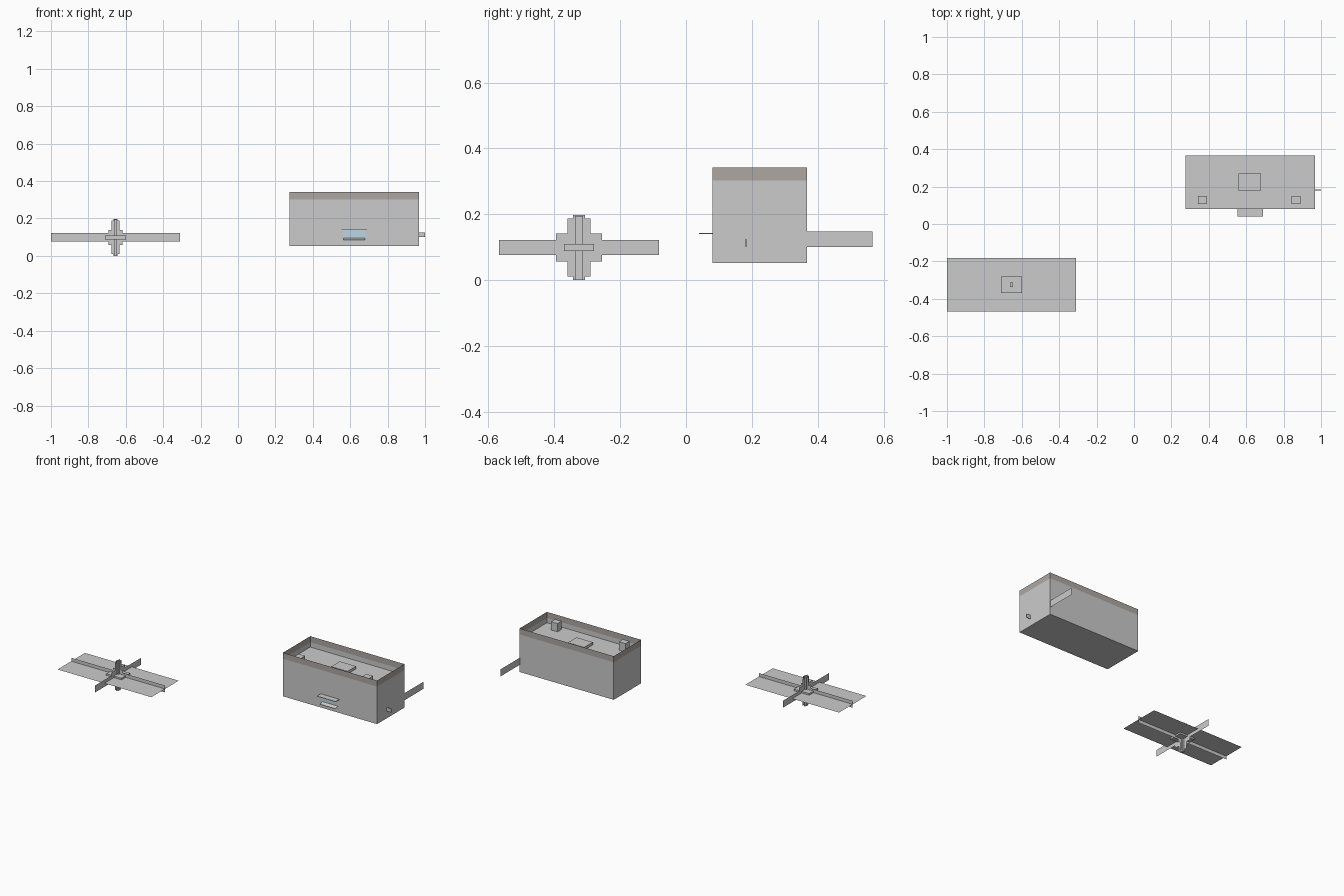
import bpy, bmesh

if "Cube" in bpy.data.objects:
    bpy.data.objects.remove(bpy.data.objects["Cube"])


def mat(name, c):
    m = bpy.data.materials.new(name)
    m.diffuse_color = (*c, 1)
    m.use_nodes = True
    m.node_tree.nodes["Principled BSDF"].inputs["Base Color"].default_value = m.diffuse_color
    return m


trim_mat = mat("trim", (0.42, 0.39, 0.36))
glass_mat = mat("glass", (0.5, 0.68, 0.78))


def mesh(name, verts, faces, material=None):
    me = bpy.data.meshes.new(name)
    me.from_pydata(verts, [], faces)
    ob = bpy.data.objects.new(name, me)
    bpy.context.collection.objects.link(ob)
    if material:
        me.materials.append(material)
    return ob


def box(name, x0, x1, y0, y1, z0, z1, material=None):
    ob = mesh(name, [], [], material)
    bm = bmesh.new()
    bmesh.ops.create_cube(bm, size=1)
    for v in bm.verts:
        v.co = ((x0, x1)[v.co.x > 0], (y0, y1)[v.co.y > 0], (z0, z1)[v.co.z > 0])
    bm.to_mesh(ob.data)
    bm.free()
    return ob


def quad(name, pts, material=None):
    return mesh(name, pts, [(0, 1, 2, 3)], material)


def stepped_fin(name, place, steps):
    """Upright sheet, symmetric about its centre; steps are (half width, half height) from the tip."""
    q = []
    for i, (w, h) in enumerate(steps):
        q.append((w, h))
        if i + 1 < len(steps):
            q.append((w, steps[i + 1][1]))
    loop = q + [(w, -h) for w, h in reversed(q)]
    loop += [(-w, -h) for w, h in q] + [(-w, h) for w, h in reversed(q)]
    return mesh(name, [place(w, h) for w, h in loop], [tuple(range(len(loop)))])


# Crossed-sheet structure on the left
CX, CY, CZ = -0.655, -0.325, 0.099
quad("flat_panel", [(-1, CY - .144, CZ), (-.31, CY - .144, CZ),
                    (-.31, CY + .144, CZ), (-1, CY + .144, CZ)])
stepped_fin("long_fin", lambda w, h: (CX + w, CY, CZ + h),
            [(.01, .099), (.021, .09), (.037, .04), (.345, .023)])
stepped_fin("cross_fin", lambda w, h: (CX, CY + w, CZ + h),
            [(.018, .099), (.035, .088), (.07, .043), (.243, .023)])
box("hub_plate", CX - .056, CX + .056, CY - .045, CY + .045, CZ - .011, CZ + .011)
box("central_post", CX - .009, CX + .009, CY - .012, CY + .012, 0, CZ + .096)

# Building shell with sunken roof and darker parapet band
X0, X1, Y0, Y1 = .275, .968, .08, .367


def ring(z):
    return [(X0, Y0, z), (X1, Y0, z), (X1, Y1, z), (X0, Y1, z)]


sides = [(i, (i + 1) % 4, (i + 1) % 4 + 4, i + 4) for i in range(4)]
mesh("building_walls", ring(.052) + ring(.302), sides + [(3, 2, 1, 0)])
mesh("parapet", ring(.302) + ring(.342), sides, trim_mat)
quad("roof_deck", ring(.27))

# Rooftop units
box("roof_hatch", .56, .68, .18, .27, .27, .288)
for i, x in enumerate((.365, .865)):
    box(f"roof_vent_{i + 1}", x - .024, x + .024, .107, .15, .27, .325)

# Serving window with awning and sloping counter
quad("window_glass", [(.565, Y0 - .002, .09), (.68, Y0 - .002, .09),
                      (.68, Y0 - .002, .143), (.565, Y0 - .002, .143)], glass_mat)
box("awning", .553, .69, .04, Y0, .140, .143)
quad("window_counter", [(.565, .055, .086), (.68, .055, .086),
                        (.68, Y0, .096), (.565, Y0, .096)])

# Side signs
quad("rear_sign", [(.967, Y1, .1), (.967, .567, .1), (.967, .567, .147), (.967, Y1, .147)])
box("side_sign", X1, 1.0, .180, .184, .1, .125)
